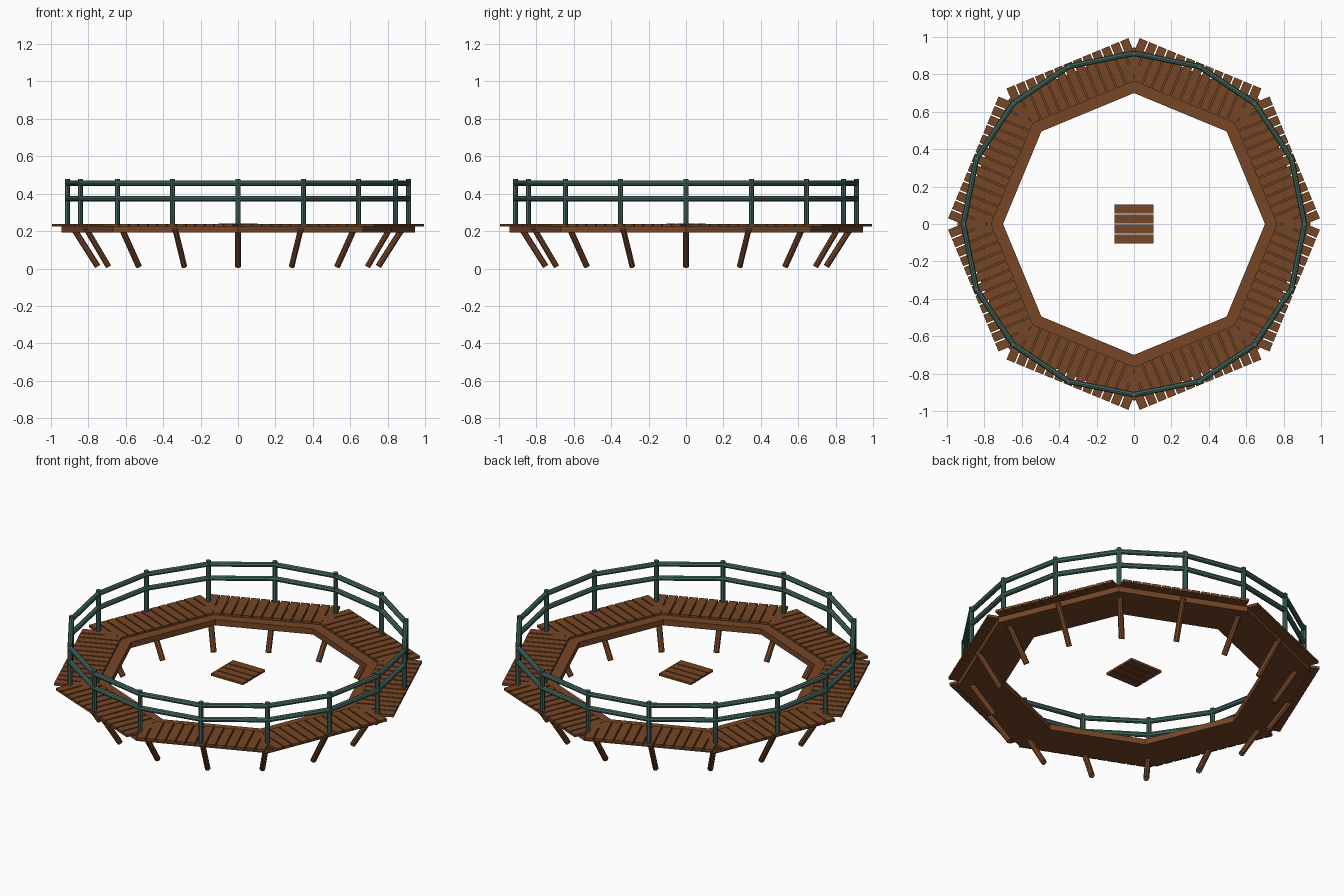
import bpy, bmesh, math
from mathutils import Vector, Matrix

if "Cube" in bpy.data.objects:
    bpy.data.objects.remove(bpy.data.objects["Cube"])


def material(name, col):
    m = bpy.data.materials.new(name)
    m.diffuse_color = (*col, 1)
    m.use_nodes = True
    m.node_tree.nodes["Principled BSDF"].inputs["Base Color"].default_value = m.diffuse_color
    return m


WOOD = material("brown wood", (0.18, 0.061, 0.019))
GREEN = material("green paint", (0.055, 0.14, 0.115))


def finish(bm, name, mat):
    bmesh.ops.recalc_face_normals(bm, faces=bm.faces)
    me = bpy.data.meshes.new(name)
    bm.to_mesh(me)
    bm.free()
    me.materials.append(mat)
    ob = bpy.data.objects.new(name, me)
    bpy.context.collection.objects.link(ob)
    return ob


def polar(r, a, z):
    return Vector((r * math.cos(a), r * math.sin(a), z))


def rod(bm, a, b, r, sides=8):
    d = b - a
    mat = Matrix.Translation((a + b) / 2) @ d.to_track_quat('Z', 'Y').to_matrix().to_4x4()
    bmesh.ops.create_cone(bm, cap_ends=True, segments=sides, radius1=r, radius2=r,
                          depth=d.length, matrix=mat)


def box(bm, centre, size, rot=0.0):
    mat = (Matrix.Rotation(rot, 4, 'Z') @ Matrix.Translation(centre)
           @ Matrix.Diagonal((*size, 1)))
    bmesh.ops.create_cube(bm, size=1, matrix=mat)


# octagonal ring beam under the planks
bm = bmesh.new()
profile = [(0.70, 0.192), (0.945, 0.192), (0.945, 0.226), (0.70, 0.226)]
rings = [[bm.verts.new(polar(r, i * math.pi / 4, z)) for r, z in profile] for i in range(8)]
for i in range(8):
    p, q = rings[i], rings[(i + 1) % 8]
    for k in range(4):
        n = (k + 1) % 4
        bm.faces.new((p[k], p[n], q[n], q[k]))
finish(bm, "deck_base", WOOD)

# planks laid across each of the eight sides
bm = bmesh.new()
COUNT, PITCH, WIDTH = 13, 0.0548, 0.047
for s in range(8):
    ang = (s + 0.5) * math.pi / 4
    for i in range(COUNT):
        t = (i - (COUNT - 1) / 2) * PITCH
        box(bm, (0.8175, t, 0.2315), (0.225, WIDTH, 0.015), ang)
finish(bm, "deck_planks", WOOD)

# small loose panel at the centre
bm = bmesh.new()
for i in range(4):
    box(bm, (0, (i - 1.5) * 0.0535, 0.2345), (0.21, 0.047, 0.013))
finish(bm, "centre_panel", WOOD)

# legs, posts and rails around the ring
legs, posts, rails = bmesh.new(), bmesh.new(), bmesh.new()
STEP = math.pi / 8
for i in range(16):
    a = i * STEP
    rod(legs, polar(0.75, a, 0.011), polar(0.878, a, 0.212), 0.016)
    rod(posts, polar(0.912, a, 0.225), polar(0.912, a, 0.478), 0.0135)
    for z in (0.457, 0.374):
        rod(rails, polar(0.912, a, z), polar(0.912, a + STEP, z), 0.0145)
finish(legs, "support_legs", WOOD)
finish(posts, "rail_posts", GREEN)
finish(rails, "hand_rails", GREEN)
